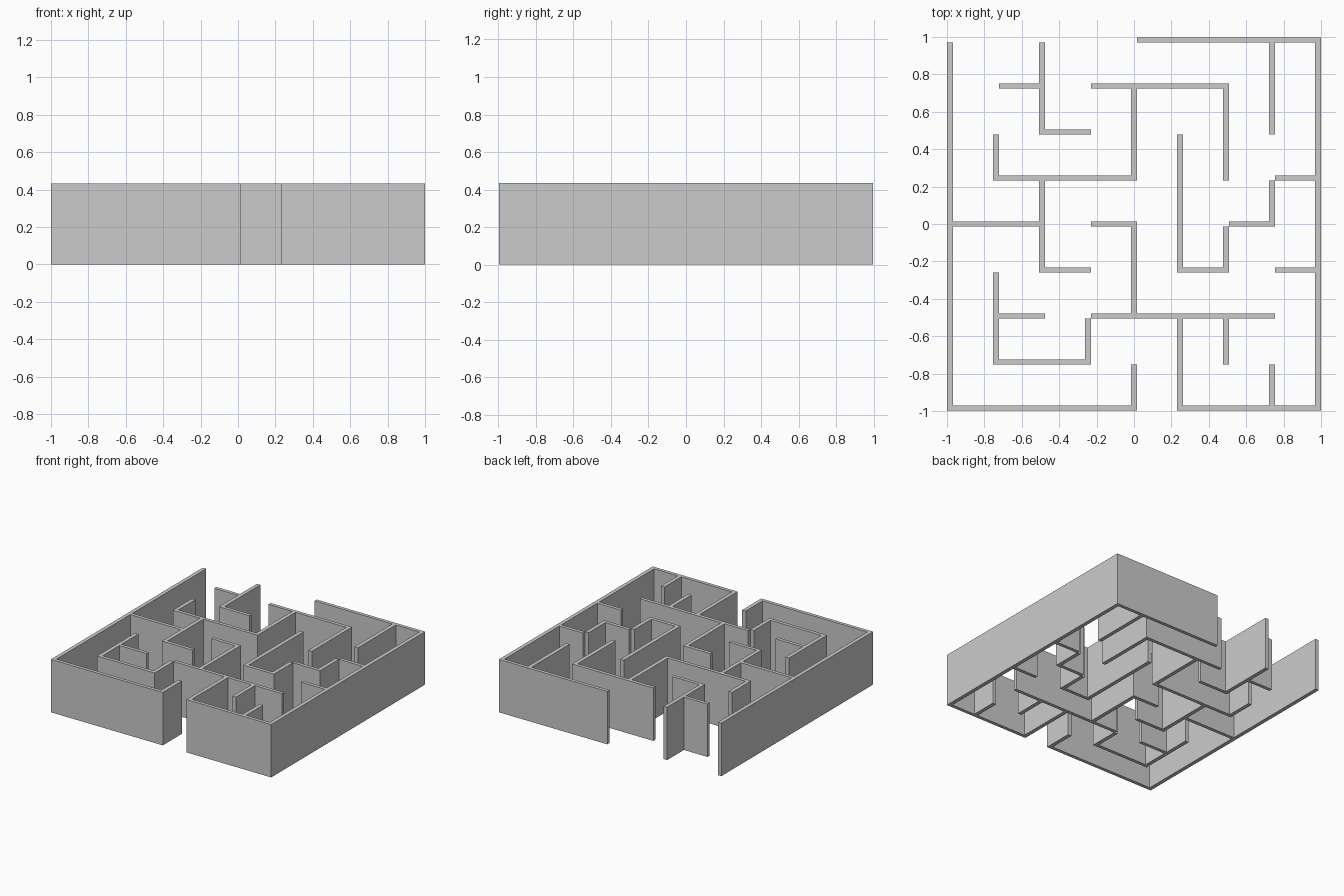
import bpy, bmesh

if "Cube" in bpy.data.objects:
    bpy.data.objects.remove(bpy.data.objects["Cube"])

PITCH, TX, TY, HEIGHT = 0.246, 0.032, 0.028, 0.434

# Walls along x: row (0 = back) -> spans between column lines
across = {
    0: [(4, 8)],
    1: [(1, 2), (3, 6)],
    2: [(2, 3)],
    3: [(1, 4), (7, 8)],
    4: [(0, 2), (3, 4), (6, 7)],
    5: [(2, 3), (5, 6), (7, 8)],
    6: [(1, 2), (3, 7)],
    7: [(1, 3)],
    8: [(0, 4), (5, 8)],
}
# Walls along y: column line (0 = left) -> spans between rows
along = {
    0: [(0, 8)],
    1: [(2, 3), (5, 7)],
    2: [(0, 2), (3, 5)],
    3: [(6, 7)],
    4: [(1, 3), (4, 6), (7, 8)],
    5: [(2, 5), (6, 8)],
    6: [(1, 3), (4, 5), (6, 7)],
    7: [(0, 2), (3, 4), (7, 8)],
    8: [(0, 8)],
}

# Fine grid: even cells are wall thickness, odd cells are corridor width
xs = [v for i in range(9) for v in (-1 + PITCH * i, -1 + PITCH * i + TX)]
ys = [v for j in range(9) for v in (0.998 - PITCH * j, 0.998 - PITCH * j - TY)]

cells = set()
for row, spans in across.items():
    for a, b in spans:
        cells |= {(c, 2 * row) for c in range(2 * a + 1, 2 * b + 1)}
for col, spans in along.items():
    for a, b in spans:
        cells |= {(2 * col, r) for r in range(2 * a + 1, 2 * b + 1)}

# Flat floor plan of the walls
bm = bmesh.new()
verts = {}


def corner(c, r):
    if (c, r) not in verts:
        verts[c, r] = bm.verts.new((xs[c], ys[r], 0))
    return verts[c, r]


for c, r in sorted(cells):
    bm.faces.new([corner(c, r + 1), corner(c + 1, r + 1),
                  corner(c + 1, r), corner(c, r)])
mesh = bpy.data.meshes.new("maze_walls")
bm.to_mesh(mesh)
bm.free()
walls = bpy.data.objects.new("maze_walls", mesh)
bpy.context.collection.objects.link(walls)

# Raise the plan to wall height
raise_walls = walls.modifiers.new("wall_height", 'SOLIDIFY')
raise_walls.thickness = HEIGHT
raise_walls.offset = 1
